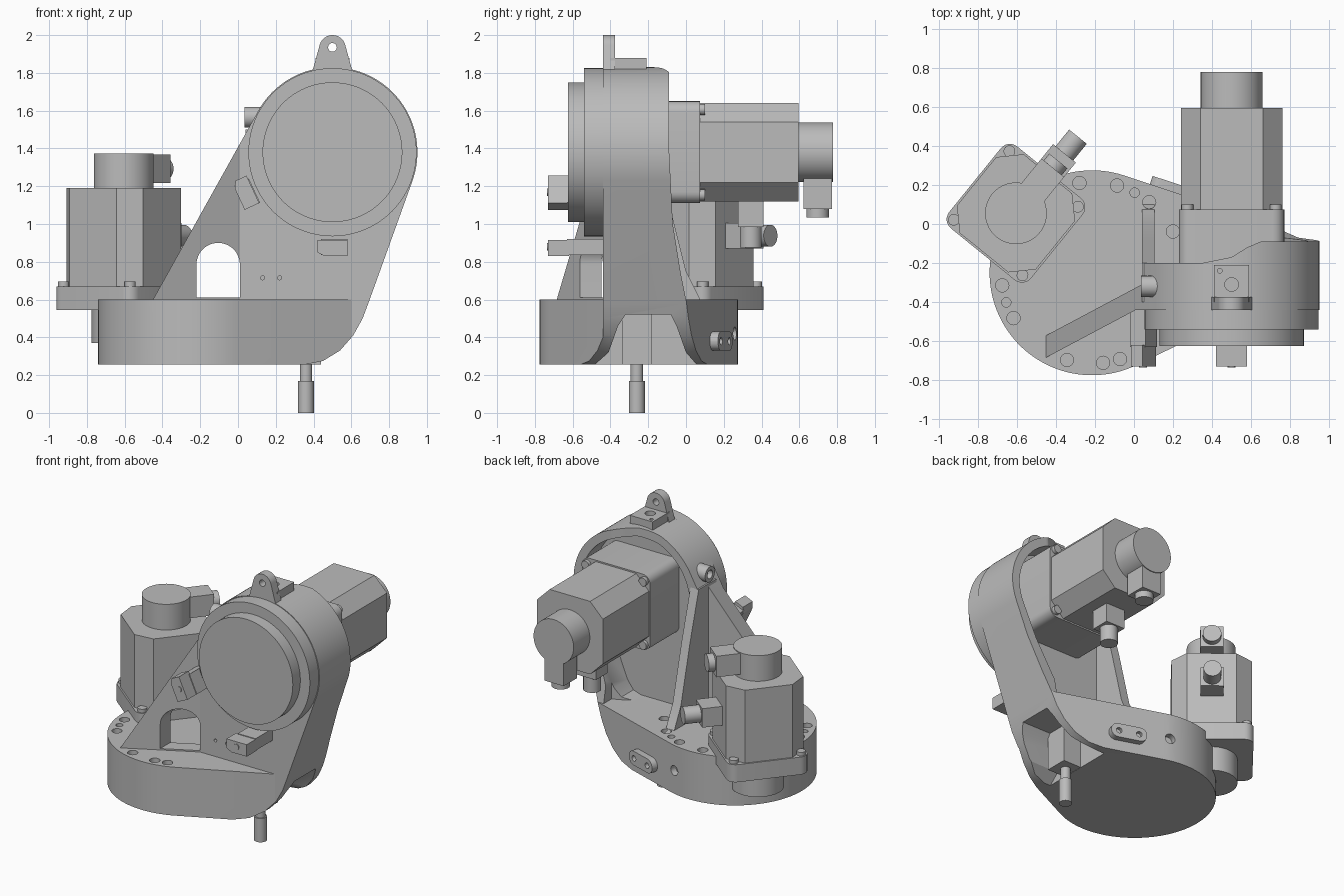
import bpy, bmesh
from math import cos, sin, radians, pi
from mathutils import Matrix, Vector

if "Cube" in bpy.data.objects:
    bpy.data.objects.remove(bpy.data.objects["Cube"])

grey = bpy.data.materials.new("cast_grey")
grey.use_nodes = True
grey.diffuse_color = (0.5, 0.5, 0.5, 1)
grey.node_tree.nodes["Principled BSDF"].inputs["Base Color"].default_value = (0.5, 0.5, 0.5, 1)

IDENT = Matrix.Identity(4)


def prism(name, pts, axis, lo, hi, matrix=IDENT):
    """Extrude a 2D outline along an axis between two levels."""
    place = {"x": lambda a, b: (lo, a, b), "y": lambda a, b: (a, lo, b), "z": lambda a, b: (a, b, lo)}[axis]
    shift = Vector([(hi - lo) * (axis == k) for k in "xyz"])
    bm = bmesh.new()
    face = bm.faces.new([bm.verts.new(place(*p)) for p in pts])
    top = bmesh.ops.extrude_face_region(bm, geom=[face])["geom"]
    bmesh.ops.translate(bm, vec=shift, verts=[v for v in top if isinstance(v, bmesh.types.BMVert)])
    bmesh.ops.recalc_face_normals(bm, faces=bm.faces)
    mesh = bpy.data.meshes.new(name)
    bm.to_mesh(mesh)
    bm.free()
    mesh.transform(matrix)
    mesh.materials.append(grey)
    obj = bpy.data.objects.new(name, mesh)
    bpy.context.collection.objects.link(obj)
    return obj


def arc(cx, cy, r, start, end, n=24):
    angles = [radians(start + (end - start) * i / n) for i in range(n + 1)]
    return [(cx + r * cos(a), cy + r * sin(a)) for a in angles]


def cyl(name, c, r, axis, lo, hi, matrix=IDENT, n=40):
    return prism(name, arc(*c, r, 0, 360, n)[:-1], axis, lo, hi, matrix)


def rect(x0, x1, y0, y1):
    return [(x0, y0), (x1, y0), (x1, y1), (x0, y1)]


def round_rect(w, h, r):
    pts = []
    for sx, sy, a in ((1, 1, 0), (-1, 1, 90), (-1, -1, 180), (1, -1, 270)):
        pts += arc(sx * (w - r), sy * (h - r), r, a, a + 90, 6)
    return pts


def boolean(obj, cutter, op="DIFFERENCE"):
    mod = obj.modifiers.new("cut", "BOOLEAN")
    mod.operation, mod.solver, mod.object = op, "EXACT", cutter
    bpy.context.view_layer.objects.active = obj
    bpy.ops.object.modifier_apply(modifier=mod.name)
    bpy.data.objects.remove(cutter)


# Main casting: front silhouette intersected with the plan outline
DRUM = (0.5, 1.38)
BASE = (-0.215, -0.25)
side = [(-0.8, 0.255), (0.35, 0.255), (0.45, 0.275), (0.54, 0.33), (0.61, 0.41), (0.66, 0.5), (0.69, 0.58)]
body = prism("arm_casting", side + arc(*DRUM, 0.45, -20, 150, 60) + [(-0.45, 0.6), (-0.8, 0.6)], "y", -1, 1)
plan = arc(*BASE, 0.525, 72, 295, 72) + [(0.6, -0.44), (1, -0.44), (1, -0.1)]
boolean(body, prism("plan", plan, "z", 0, 2.2), "INTERSECT")

# Clear the front and back above the base
boolean(body, prism("front_cut", [(-0.85, -0.897), (0.01, -0.44), (1.1, -0.44), (1.1, -1.2), (-0.85, -1.2)],
                    "z", 0.6, 2.2))
boolean(body, prism("web_cut", [(-0.9, -0.81), (0.04, -0.31), (0.04, 0.6), (-0.9, 0.6)], "z", 0.6, 2.2))
boolean(body, prism("back_cut", [(-0.9, -0.2), (0.35, -0.2), (0.5, -0.17), (0.58, -0.12), (0.65, -0.09),
                                 (0.65, 0.6), (-0.9, 0.6)], "z", 0.6, 2.2))
boolean(body, prism("flare_cut", [(-0.09, 2.2), (-0.09, 1.4), (-0.07, 1.0), (-0.03, 0.75), (0.0, 0.6),
                                  (0.6, 0.6), (0.6, 2.2)], "x", 0.6, 1.2))

# Back pocket, arched window and underside notch
boolean(body, prism("pocket", [(0.1, 0.6), (0.53, 0.6), (0.59, 0.62), (0.635, 0.68)]
                    + arc(*DRUM, 0.39, -20, 165, 48) + [(0.1, 1.4)], "y", -0.25, 0.7))
boolean(body, prism("window", [(-0.22, 0.61), (0.01, 0.61)] + arc(-0.105, 0.785, 0.115, 0, 180), "y", -0.95, -0.1))
boolean(body, prism("notch", [(-0.5, 0.24), (-0.41, 0.32), (-0.36, 0.46), (-0.32, 0.52), (-0.08, 0.52),
                              (-0.05, 0.46), (0.0, 0.32), (0.07, 0.24)], "x", 0.3, 1.1))

# Bolt holes around the base and small front holes
for angle in (98, 74, 62, 51, 27, 188, 199, 210, 254, 277, 288):
    a = radians(angle)
    c = (BASE[0] + 0.465 * cos(a), BASE[1] + 0.465 * sin(a))
    boolean(body, cyl("bolt_hole", c, 0.024 if angle in (62, 199) else 0.034, "z", 0.55, 0.7, n=20))
for x in (0.13, 0.22):
    boolean(body, cyl("screw_hole", (x, 0.715), 0.011, "y", -0.5, -0.41, n=12))

# Rear rib and side boss
prism("rear_rib", [(-0.4, 0.55), (0.1, 0.55), (0.06, 0.63), (0.0, 0.75), (-0.1, 1.15), (-0.2, 1.5), (-0.4, 1.5)],
      "x", 0.04, 0.105)
boss = cyl("side_boss", (-0.32, 1.565), 0.055, "x", 0.035, 0.16)
boolean(boss, cyl("boss_bore", (-0.32, 1.565), 0.03, "x", 0, 0.07, n=24))

# Front drum discs
cyl("drum_flange", DRUM, 0.445, "y", -0.54, -0.43, n=96)
cyl("drum_cover", DRUM, 0.37, "y", -0.625, -0.53, n=96)

# Lifting lug and its pad
lug = prism("lifting_lug", [(0.385, 1.78), (0.615, 1.78), (0.6, 1.83)] + arc(0.5, 1.93, 0.07, 15, 165)
            + [(0.4, 1.83)], "y", -0.44, -0.375)
boolean(lug, cyl("lug_eye", (0.5, 1.935), 0.023, "y", -0.6, -0.2, n=24))
pad = prism("lug_pad", rect(0.41, 0.59, -0.4, -0.21), "z", 1.78, 1.88)
boolean(pad, cyl("pad_hole", (0.5, -0.31), 0.035, "z", 1.84, 1.95, n=24))
boolean(pad, cyl("pad_screw", (0.44, -0.24), 0.012, "z", 1.84, 1.95, n=12))

# Stop brackets set around the drum
for name, angle in (("side_stop", 205), ("lower_stop", 270)):
    m = Matrix.Translation((DRUM[0], 0, DRUM[1])) @ Matrix.Rotation(radians(-angle), 4, "Y")
    prism(name + "_head", [(0.465, -0.08), (0.465, 0.08), (0.55, 0.08), (0.55, -0.04), (0.53, -0.08)],
          "y", -0.73, -0.62, m)
    prism(name + "_arm", rect(0.46, 0.545, -0.06, 0.08), "y", -0.63, -0.42, m)
    cyl(name + "_screw", (0.5, 0.0), 0.02, "y", -0.736, -0.72, m, 16)

# Bottom pin and its mounting block
prism("pin_block", rect(0.28, 0.44, -0.34, -0.18), "z", 0.257, 0.53)
cyl("pin_neck", (0.36, -0.26), 0.033, "z", 0.16, 0.3)
cyl("pin_tip", (0.36, -0.26), 0.042, "z", 0, 0.17)

# Oblong pad with two holes on the rear flank of the base
m = Matrix.Translation((0.2, 0.165, 0.38)) @ Matrix.Rotation(radians(-18), 4, "Z")
flank = prism("flank_pad", round_rect(0.125, 0.05, 0.049), "y", -0.03, 0.045, m)
for x in (-0.07, 0.07):
    boolean(flank, cyl("flank_hole", (x, 0), 0.02, "y", 0.02, 0.1, m, 16))
m = Matrix.Translation((*BASE, 0.42)) @ Matrix.Rotation(radians(-14), 4, "Z")
boolean(body, cyl("side_hole", (0, 0), 0.035, "y", 0.48, 0.6, m, 20))


def motor(name, m, plate_bottom):
    """Servo motor along local z with its connectors toward local x."""
    h, c = 0.26, 0.1
    top = 0.645
    prism(name + "_flange", round_rect(0.27, 0.27, 0.06), "z", plate_bottom, 0.125, m)
    octagon = [(h, c - h), (h, h - c), (h - c, h), (c - h, h), (-h, h - c), (-h, c - h), (c - h, -h), (h - c, -h)]
    prism(name + "_body", octagon, "z", 0.12, top, m)
    for sx in (-1, 1):
        for sy in (-1, 1):
            cyl(name + "_bolt", (sx * 0.226, sy * 0.226), 0.03, "z", 0.1, 0.15, m, 16)
    cyl(name + "_encoder", (0, 0), 0.158, "z", top - 0.01, 0.828, m, 64)
    prism(name + "_encoder_plug", rect(0.05, 0.3, -0.075, 0.075), "z", 0.672, 0.822, m)
    cyl(name + "_encoder_socket", (0, 0.747), 0.06, "x", 0.29, 0.345,
        m @ Matrix(((1, 0, 0, 0), (0, 1, 0, 0), (0, 0, 1, 0), (0, 0, 0, 1))))
    prism(name + "_power_plug", rect(0.25, 0.395, -0.075, 0.075), "z", 0.325, 0.46, m)
    cyl(name + "_power_socket", (0, 0.393), 0.058, "x", 0.38, 0.505, m)


motor("base_motor", Matrix.Translation((-0.605, 0.055, 0.545)) @ Matrix.Rotation(radians(51), 4, "Z"), 0)
turn = Matrix(((0, -1, 0, 0.5), (0, 0, 1, -0.05), (-1, 0, 0, 1.38), (0, 0, 0, 1)))
motor("arm_motor", turn, -0.21)
cyl("motor_seat", (-0.605, 0.055), 0.17, "z", 0.37, 0.56, n=48)

# Smooth the round faces and keep the edges crisp
bpy.ops.object.select_all(action="DESELECT")
for obj in bpy.context.collection.objects:
    if obj.type == "MESH":
        obj.select_set(True)
        bpy.context.view_layer.objects.active = obj
bpy.ops.object.shade_smooth_by_angle(angle=radians(25))
